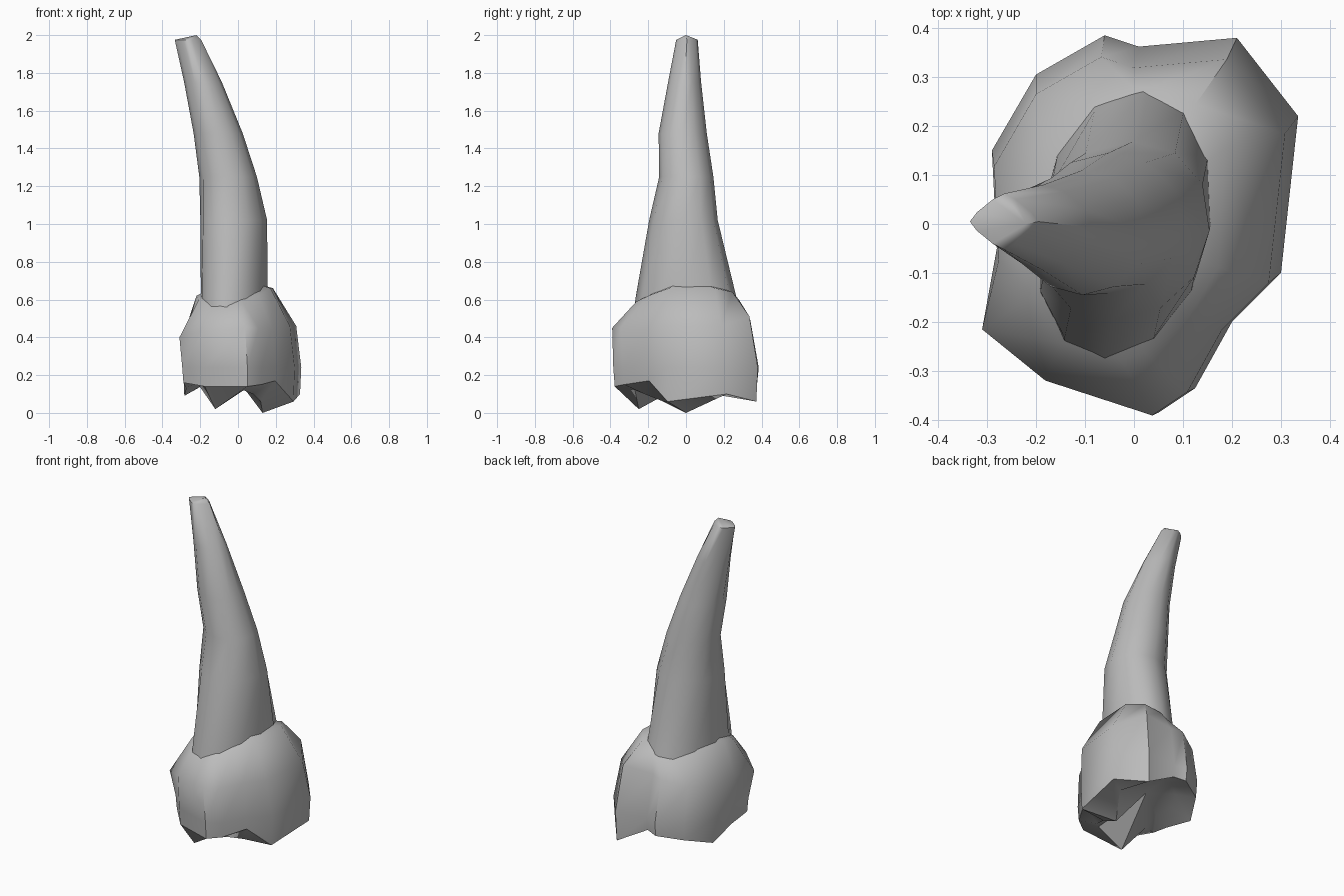
import bpy, bmesh
from math import atan2, cos, sin, pi, copysign

cube = bpy.data.objects.get("Cube")
if cube:
    bpy.data.objects.remove(cube)

GREY = (0.5, 0.5, 0.5, 1)
grey = bpy.data.materials.new("neutral_grey")
grey.use_nodes = True
grey.diffuse_color = GREY
grey.node_tree.nodes["Principled BSDF"].inputs["Base Color"].default_value = GREY


def loft(name, rings, start_tip, end_tip, angle):
    """Skin matching rings of points and close both ends with a fan."""
    bm = bmesh.new()
    loops = [[bm.verts.new(p) for p in ring] for ring in rings]
    n = len(loops[0])
    for a, b in zip(loops, loops[1:]):
        for i in range(n):
            j = (i + 1) % n
            bm.faces.new((a[i], a[j], b[j], b[i]))
    for loop, tip in ((loops[0], start_tip), (loops[-1], end_tip)):
        v = bm.verts.new(tip)
        for i in range(n):
            bm.faces.new((loop[i], loop[(i + 1) % n], v))
    bmesh.ops.recalc_face_normals(bm, faces=bm.faces)
    mesh = bpy.data.meshes.new(name)
    bm.to_mesh(mesh)
    bm.free()
    mesh.materials.append(grey)
    obj = bpy.data.objects.new(name, mesh)
    bpy.context.collection.objects.link(obj)
    bpy.ops.object.select_all(action="DESELECT")
    obj.select_set(True)
    bpy.context.view_layer.objects.active = obj
    bpy.ops.object.shade_smooth_by_angle(angle=angle)


def power(value, p):
    return copysign(abs(value) ** p, value)


# Root: tapering sections that lean to one side
# (z, x min, x max, y min, y max, skew, roundness: over 1 is diamond-like)
sections = [
    (0.45, -0.20, 0.16, -0.29, 0.30, 0.2, 0.95),
    (0.62, -0.20, 0.16, -0.265, 0.265, 0.2, 0.95),
    (1.02, -0.20, 0.155, -0.195, 0.168, 0.1, 0.95),
    (1.25, -0.205, 0.10, -0.142, 0.145, 0, 1),
    (1.48, -0.235, 0.025, -0.145, 0.11, 0, 1),
    (1.75, -0.285, -0.085, -0.095, 0.08, 0, 1.2),
    (1.975, -0.335, -0.195, -0.052, 0.062, 0, 1.6),
]
SIDES = 12
root_rings = []
for z, x0, x1, y0, y1, skew, p in sections:
    angles = [2 * pi * k / SIDES for k in range(SIDES)]
    root_rings.append([((x0 + x1) / 2 + (x1 - x0) / 2 * power(cos(a - skew), p),
                        (y0 + y1) / 2 + (y1 - y0) / 2 * power(sin(a), p), z)
                       for a in angles])
loft("root", root_rings, (0, 0, 0.45), (-0.22, 0, 2.0), 0.8)

# Crown: one irregular outline, with a groove at the back, fitted at each height
outline = [(0.335, 0.22), (0.21, 0.38), (0.01, 0.362), (-0.06, 0.385), (-0.2, 0.305),
           (-0.29, 0.15), (-0.28, -0.05), (-0.295, -0.18), (-0.18, -0.31),
           (0.05, -0.385), (0.125, -0.335), (0.2, -0.2), (0.3, -0.1)]
rim_z = [.10, .06, .17, .16, .14, .09, .13, .16, .14, .14, .15, .17, .06]
shoulder_z = [.46, .51, .5, .49, .46, .42, .42, .40, .44, .45, .45, .45, .46]
neck_z = [.66, .64, .6, .58, .58, .61, .62, .6, .56, .57, .59, .62, .66]


def crown_ring(scale, heights, shift_x=0, shift_y=0):
    return [(x * scale + shift_x, y * scale + shift_y, z)
            for (x, y), z in zip(outline, heights)]


shoulder = crown_ring(0.95, shoulder_z, -0.01, -0.025)
shoulder[7] = (-0.31, -0.215, 0.4)  # bulge at the front right corner

# Neck hugs the root
neck = []
for (x, y), z in zip(outline, neck_z):
    a = atan2(y, x)
    neck.append((-0.01 + 0.21 * cos(a - 0.2), 0.28 * sin(a), z))

# Chewing surface: inner ring with two low cusps
cusps = [(0.22, 0.14, .1), (0.14, 0.26, .14), (0.0, 0.25, .2), (-0.05, 0.25, .2),
         (-0.13, 0.2, .18), (-0.19, 0.1, .16), (-0.19, -0.04, .18), (-0.21, -0.15, .15),
         (-0.12, -0.25, .02), (0.03, -0.27, .12), (0.08, -0.22, .1),
         (0.12, -0.12, .06), (0.13, 0.0, 0)]

crown_rings = [
    cusps,
    crown_ring(0.98, rim_z),
    crown_ring(1.0, [0.24] * len(outline)),
    shoulder,
    neck,
]
loft("crown", crown_rings, (-0.02, 0.08, 0.2), (-0.02, 0, 0.72), 0.8)
